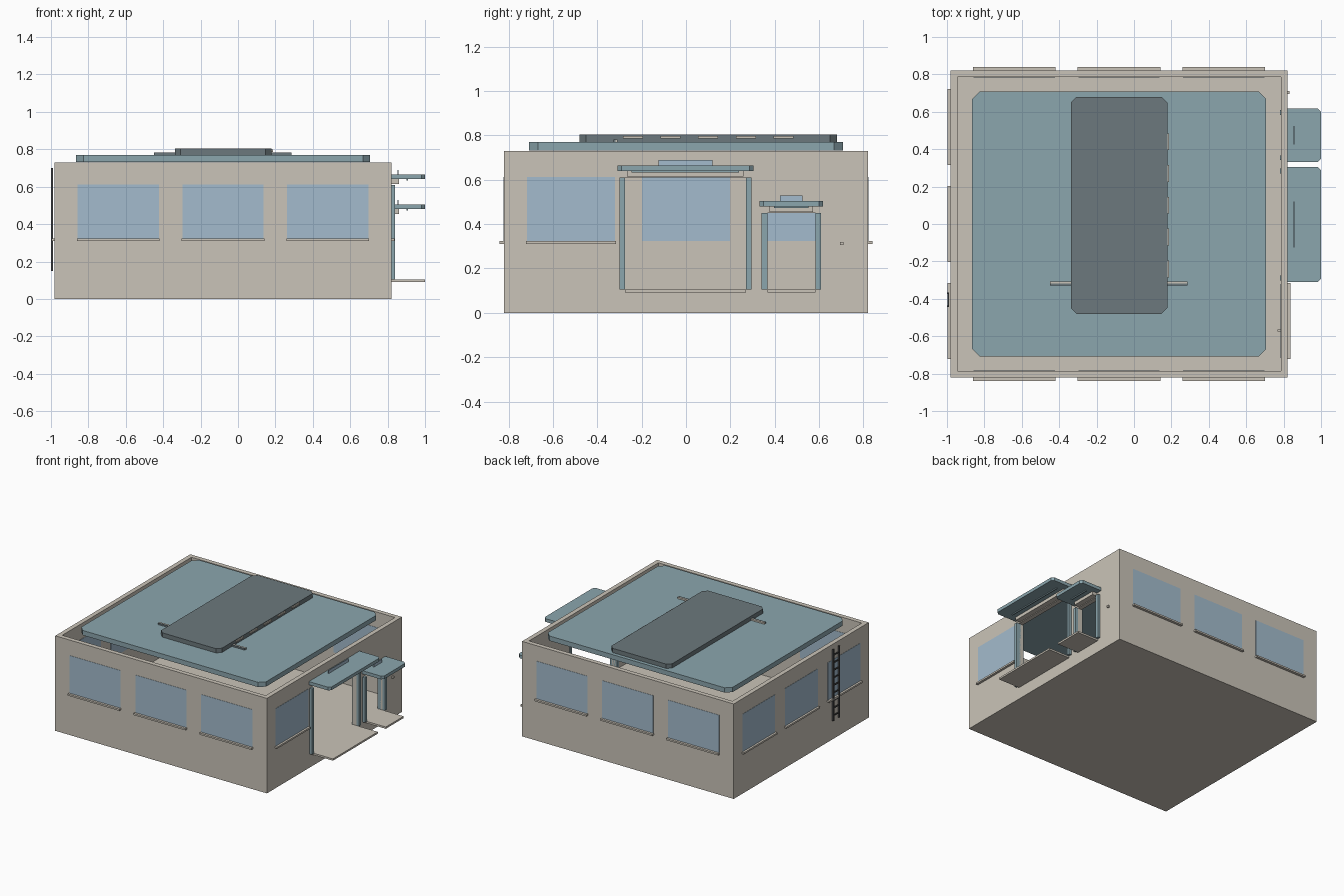
import bpy, bmesh

old = bpy.data.objects.get("Cube")
if old:
    bpy.data.objects.remove(old, do_unlink=True)


def material(name, rgb):
    m = bpy.data.materials.new(name)
    m.use_nodes = True
    m.diffuse_color = (*rgb, 1)
    m.node_tree.nodes["Principled BSDF"].inputs["Base Color"].default_value = (*rgb, 1)
    return m


BEIGE = material("beige plaster", (0.59, 0.55, 0.48))
TEAL = material("grey teal", (0.26, 0.38, 0.42))
GREY = material("dark slate", (0.15, 0.19, 0.205))
GLASS = material("pale blue glass", (0.37, 0.50, 0.61))
IRON = material("dark iron", (0.07, 0.07, 0.07))


def box(name, xs, ys, zs, mat, chamfer=0, outer_only=False):
    """Box from axis ranges, with optional chamfered vertical corners."""
    bm = bmesh.new()
    bmesh.ops.create_cube(bm, size=1)
    for v in bm.verts:
        v.co = [(lo + hi) / 2 + c * (hi - lo) for c, (lo, hi) in zip(v.co, (xs, ys, zs))]
    if chamfer:
        edges = [e for e in bm.edges
                 if abs(e.verts[0].co.z - e.verts[1].co.z) > 1e-4
                 and (not outer_only or e.verts[0].co.x > xs[1] - 1e-4)]
        bmesh.ops.bevel(bm, geom=edges, offset=chamfer, segments=1, affect='EDGES')
    me = bpy.data.meshes.new(name)
    bm.to_mesh(me)
    bm.free()
    me.materials.append(mat)
    ob = bpy.data.objects.new(name, me)
    bpy.context.collection.objects.link(ob)
    return ob


def cut(target, cutter):
    mod = target.modifiers.new("cut", 'BOOLEAN')
    mod.operation = 'DIFFERENCE'
    mod.solver = 'EXACT'
    mod.object = cutter
    bpy.context.view_layer.objects.active = target
    bpy.ops.object.modifier_apply(modifier=mod.name)
    bpy.data.objects.remove(cutter, do_unlink=True)


# Building extents
X0, X1, Y, TOP, T, FLOOR = -0.98, 0.82, 0.82, 0.73, 0.035, 0.105

# Hollow shell with solid floor and open top
shell = box("building_walls", (X0, X1), (-Y, Y), (0, TOP), BEIGE)
cut(shell, box("cavity", (X0 + T, X1 - T), (-Y + T, Y - T), (FLOOR, 1), BEIGE))

# Windows and sills on the front and back
SILL, GLAZE, PROUD = (0.31, 0.323), (0.323, 0.612), 0.002
for side, s in (("front", -1), ("back", 1)):
    for i, x in enumerate((-0.64, -0.08, 0.48)):
        span = (x - 0.217, x + 0.217)
        depth = sorted((s * (Y - T - PROUD), s * (Y + PROUD)))
        box(f"{side}_window_{i + 1}", span, depth, GLAZE, GLASS)
        box(f"{side}_sill_{i + 1}", (x - 0.221, x + 0.221), sorted((s * Y, s * (Y + 0.02))), SILL, BEIGE)


# Windows and sills on the two end walls
def end_window(name, y, face, s):
    box(name + "_window", sorted((face + s * PROUD, face - s * (T + PROUD))),
        (y - 0.198, y + 0.198), GLAZE, GLASS)
    box(name + "_sill", sorted((face, face + s * 0.018)), (y - 0.203, y + 0.203), SILL, BEIGE)


for i, y in enumerate((-0.518, 0, 0.518)):
    end_window(f"right_side_{i + 1}", y, X0, -1)
end_window("left_side", -0.518, X1, 1)


# Doorways with jambs, canopy, light panel and step
def doorway(name, y0, y1, top, panel):
    cut(shell, box("door_cutter", (X1 - 0.1, X1 + 0.1), (y0, y1), (FLOOR, top), BEIGE))
    for tag, a, b in (("front", y0 - 0.026, y0), ("back", y1, y1 + 0.026)):
        box(f"{name}_jamb_{tag}", (X1 - T - 0.005, X1 + 0.02), (a, b), (FLOOR, top), TEAL)
    mid = (y0 + y1) / 2
    box(name + "_canopy_bracket", (X1, X1 + 0.04), (y0 + 0.01, y1 - 0.01), (top + 0.005, top + 0.032), BEIGE)
    box(name + "_canopy", (X1, 1.0), (y0 - 0.035, y1 + 0.035), (top + 0.03, top + 0.055),
        TEAL, 0.018, True)
    box(name + "_canopy_panel", (0.852, 0.858), (mid - panel, mid + panel), (top + 0.05, top + 0.079), GLASS)
    box(name + "_canopy_lip", (0.9, 0.908), (y0 + 0.03, y1 - 0.03), (top + 0.022, top + 0.03), TEAL)
    box(name + "_step", (X1, 1.0), (y0, y1), (0.091, FLOOR), BEIGE)


doorway("large_door", -0.275, 0.27, 0.61, 0.122)
doorway("small_door", 0.367, 0.583, 0.45, 0.05)
box("door_button", (X1, X1 + 0.012), (0.695, 0.71), (0.305, 0.32), BEIGE)
box("inner_switch", (0.768, X1 - T), (-0.576, -0.564), (0.305, 0.32), BEIGE)

# Raised roof panel and upper slab
box("roof_panel", (-0.865, 0.707), (-0.708, 0.708), (0.733, 0.77), TEAL, 0.04)
box("roof_slab", (-0.338, 0.178), (-0.48, 0.68), (0.77, 0.803), GREY, 0.03)
for i in range(5):
    y = -0.24 + 0.17 * i
    box(f"slab_vent_{i + 1}", (0.17, 0.186), (y - 0.045, y + 0.045), (0.786, 0.798), BEIGE)
box("roof_rail", (-0.45, 0.287), (-0.328, -0.318), (0.77, 0.782), GREY)
box("roof_rail_backing", (-0.45, 0.287), (-0.318, -0.308), (0.77, 0.782), BEIGE)

# Ladder on the right-hand wall
for tag, y in (("front", -0.44), ("back", -0.37)):
    box(f"ladder_rail_{tag}", (-1.0, -0.988), (y - 0.005, y + 0.005), (0.15, 0.70), IRON)
for i in range(9):
    z = 0.19 + i * 0.058
    box(f"ladder_rung_{i + 1}", (-0.998, -0.99), (-0.44, -0.37), (z - 0.004, z + 0.004), IRON)
